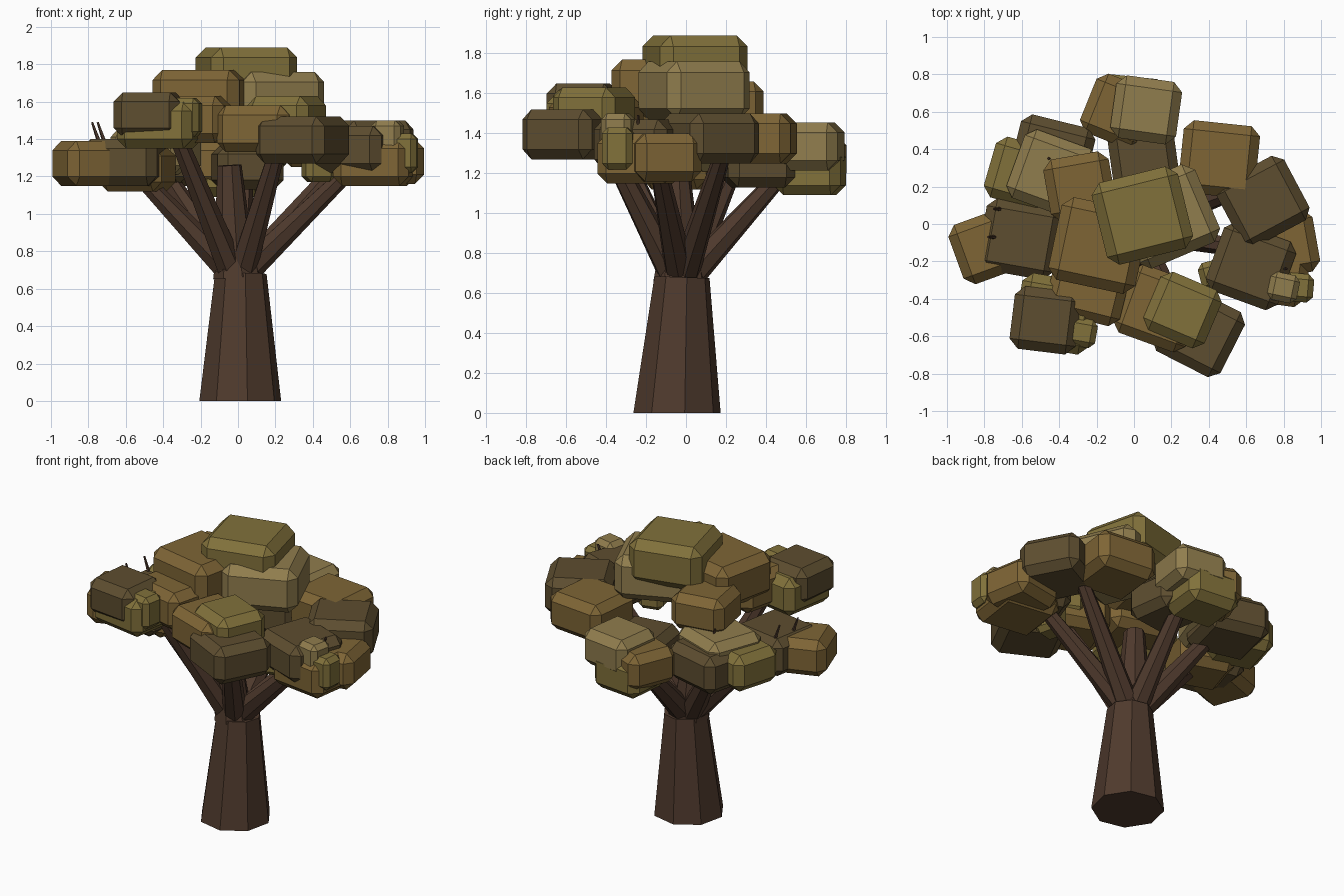
import bpy, bmesh
from math import radians, sin, cos
from mathutils import Vector, Matrix

if "Cube" in bpy.data.objects:
    bpy.data.objects.remove(bpy.data.objects["Cube"])


def material(name, rgb):
    m = bpy.data.materials.new(name)
    m.diffuse_color = (*rgb, 1)
    m.use_nodes = True
    m.node_tree.nodes["Principled BSDF"].inputs["Base Color"].default_value = m.diffuse_color
    return m


BARK = material("bark", (0.078, 0.042, 0.026))
OLIVE = material("leaf_olive", (0.22, 0.165, 0.043))
BROWN = material("leaf_brown", (0.21, 0.13, 0.036))
TAN = material("leaf_tan", (0.28, 0.205, 0.075))
DARK = material("leaf_dark", (0.11, 0.075, 0.029))


def finish(name, bm, mat):
    me = bpy.data.meshes.new(name)
    bm.to_mesh(me)
    bm.free()
    me.materials.append(mat)
    ob = bpy.data.objects.new(name, me)
    bpy.context.collection.objects.link(ob)


def limb(name, a, b, r1, r2, sides):
    """Tapered faceted limb from a to b."""
    a, b = Vector(a), Vector(b)
    turn = Vector((0, 0, 1)).rotation_difference(b - a).to_matrix().to_4x4()
    bm = bmesh.new()
    bmesh.ops.create_cone(bm, cap_ends=True, segments=sides, radius1=r1, radius2=r2, depth=(b - a).length,
                          matrix=Matrix.Translation((a + b) / 2) @ turn @ Matrix.Rotation(radians(10), 4, 'Z'))
    for v in bm.verts:  # the foot of the trunk lies flat on the ground
        if v.co.z < 0.05:
            v.co.z = 0
    finish(name, bm, BARK)


def block(name, mat, x, y, top, deg, size, height, chamfer):
    """Chamfered leaf block turned about z."""
    bm = bmesh.new()
    bmesh.ops.create_cube(bm, size=1, matrix=Matrix.Translation((x, y, top - height / 2))
                          @ Matrix.Rotation(radians(deg), 4, 'Z') @ Matrix.Diagonal((size, size * 0.95, height, 1)))
    bmesh.ops.bevel(bm, geom=bm.edges[:], offset=chamfer, segments=1, affect='EDGES')
    finish(name, bm, mat)


# Trunk and the fork above it
limb("trunk", (0.012, -0.045, 0), (0.015, -0.02, 0.68), 0.222, 0.14, 8)
limb("trunk_fork", (0, -0.03, 0.66), (-0.01, -0.03, 0.80), 0.135, 0.11, 8)
limb("middle_branch", (-0.02, -0.03, 0.70), (-0.045, -0.05, 1.26), 0.115, 0.065, 8)

# Branches fan out from the fork: direction, reach, tip height
for i, (deg, reach, tip) in enumerate([(18, 0.58, 1.28), (86, 0.52, 1.24), (149, 0.49, 1.26), (188, 0.55, 1.22),
                                       (229, 0.53, 1.47), (298, 0.47, 1.38), (347, 0.62, 1.24)]):
    way = Vector((cos(radians(deg)), sin(radians(deg)), 0))
    limb(f"branch_{i}", way * 0.06 + Vector((0, -0.02, 0.71)), way * reach + Vector((0, 0, tip)), 0.075, 0.043, 7)

# Twigs poking up through the leaves
for i, (x, y) in enumerate([(-0.75, 0.08), (-0.78, -0.07), (-0.46, 0.35), (0.82, -0.24)]):
    limb(f"twig_{i}", (x * 0.95, y, 1.38), (x, y, 1.49), 0.012, 0.006, 5)


def leaves(name, size, height, chamfer, rows):
    for i, row in enumerate(rows):
        block(f"{name}_{i}", *row, size, height, chamfer)


# Foliage by tier: colour, x, y, top, turn
leaves("crown_leaves", 0.475, 0.29, 0.055, [
    (OLIVE, 0.045, 0.045, 1.89, 14), (TAN, 0.175, 0.04, 1.76, 23), (BROWN, -0.19, -0.115, 1.77, -12)])
leaves("large_leaves", 0.41, 0.25, 0.05, [
    (BROWN, -0.24, -0.32, 1.63, -14), (DARK, 0.345, -0.575, 1.52, -27), (BROWN, 0.13, -0.45, 1.58, -20),
    (OLIVE, -0.42, -0.48, 1.6, -10), (DARK, -0.61, -0.08, 1.4, -10), (TAN, -0.44, 0.27, 1.46, -20),
    (DARK, -0.44, 0.36, 1.4, -14), (BROWN, 0.455, 0.345, 1.5, -6), (DARK, 0.69, 0.12, 1.5, 28),
    (DARK, 0.625, -0.225, 1.47, -20), (BROWN, 0.73, -0.23, 1.4, -8)])
leaves("medium_leaves", 0.355, 0.24, 0.05, [
    (BROWN, -0.29, 0.2, 1.66, 10), (OLIVE, 0.26, -0.46, 1.63, -23), (DARK, -0.475, -0.515, 1.65, -7),
    (BROWN, -0.785, -0.12, 1.39, 20), (BROWN, -0.54, -0.02, 1.36, -18), (OLIVE, -0.6, 0.27, 1.4, -16),
    (TAN, 0.065, 0.61, 1.455, -8), (BROWN, -0.08, 0.6, 1.39, -22), (OLIVE, -0.02, 0.62, 1.33, -6),
    (DARK, 0.05, 0.36, 1.37, 8), (BROWN, 0.8, -0.11, 1.4, 10)])
leaves("small_leaves", 0.16, 0.21, 0.03, [
    (TAN, 0.8, -0.34, 1.5, -12), (OLIVE, 0.88, -0.34, 1.43, -5), (OLIVE, -0.28, -0.58, 1.62, -10),
    (OLIVE, 0.43, -0.27, 1.38, 15)])
